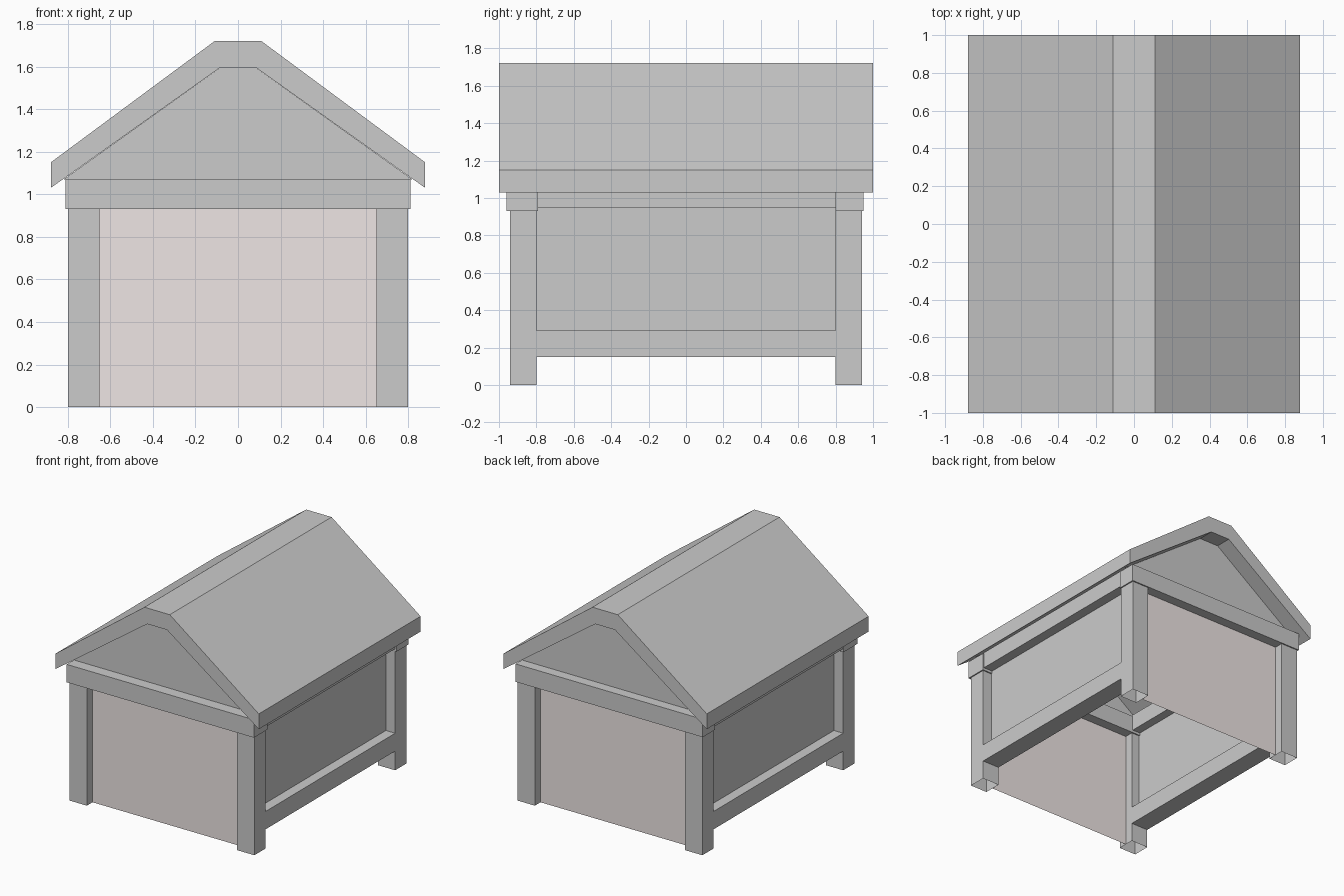
import bpy, bmesh

if "Cube" in bpy.data.objects:
    bpy.data.objects.remove(bpy.data.objects["Cube"])

tint = bpy.data.materials.new("pale_panel")
tint.diffuse_color = (0.86, 0.79, 0.78, 1)
tint.use_nodes = True
tint.node_tree.nodes["Principled BSDF"].inputs["Base Color"].default_value = tint.diffuse_color


def finish(name, bm, mat=None):
    me = bpy.data.meshes.new(name)
    bm.to_mesh(me)
    bm.free()
    ob = bpy.data.objects.new(name, me)
    bpy.context.collection.objects.link(ob)
    if mat:
        me.materials.append(mat)
    return ob


def box(name, x, y, z, open_ends=False):
    """Box from min/max ranges; open_ends drops the bottom and top faces."""
    x, y = sorted(x), sorted(y)
    bm = bmesh.new()
    bmesh.ops.create_cube(bm, size=1)
    for v in bm.verts:
        v.co = [r[0] if c < 0 else r[1] for c, r in zip(v.co, (x, y, z))]
    bm.normal_update()
    if open_ends:
        ends = [f for f in bm.faces if abs(f.normal.z) > 0.5]
        bmesh.ops.delete(bm, geom=ends, context='FACES_ONLY')
    return finish(name, bm)


def sheet(name, pts, mat=None):
    bm = bmesh.new()
    bm.faces.new([bm.verts.new(p) for p in pts])
    return finish(name, bm, mat)


# Roof: one profile extruded along y
half = [(0.11, 1.72), (0.88, 1.15), (0.88, 1.03), (0.085, 1.595)]
profile = half + [(-x, z) for x, z in reversed(half)]
bm = bmesh.new()
face = bm.faces.new([bm.verts.new((x, -1, z)) for x, z in profile])
ext = bmesh.ops.extrude_face_region(bm, geom=[face], use_keep_orig=True)
bmesh.ops.translate(bm, vec=(0, 2, 0),
                    verts=[g for g in ext["geom"] if isinstance(g, bmesh.types.BMVert)])
bmesh.ops.recalc_face_normals(bm, faces=bm.faces)
finish("roof", bm)

# Front and back cross beams
box("front_beam", (-0.81, 0.81), (-0.96, -0.79), (0.93, 1.07))
box("back_beam", (-0.81, 0.81), (0.80, 0.95), (0.93, 1.07))

for s, end in ((-1, "front"), (1, "back")):
    y = 0.87 * s
    # End panel and gable, facing outwards
    panel = [(0.65 * s, y, 0), (-0.65 * s, y, 0), (-0.65 * s, y, 0.95), (0.65 * s, y, 0.95)]
    sheet(end + "_panel", panel, tint)
    gable = [(0.82 * s, y, 1.07), (-0.82 * s, y, 1.07),
             (-0.085 * s, y, 1.595), (0.085 * s, y, 1.595)]
    sheet(end + "_gable", gable)

for s, side in ((-1, "left"), (1, "right")):
    # Corner posts
    for t, end in ((-1, "front"), (1, "back")):
        box(f"{end}_{side}_post", (0.65 * s, 0.80 * s), (0.80 * t, 0.94 * t), (0, 0.93), True)
    # Side rails and recessed wall
    box(side + "_bottom_rail", (0.65 * s, 0.80 * s), (-0.80, 0.80), (0.15, 0.29))
    box(side + "_top_rail", (0.65 * s, 0.80 * s), (-0.80, 0.80), (0.95, 1.08))
    x = 0.72 * s
    sheet(side + "_wall", [(x, -0.87 * s, 0.29), (x, 0.87 * s, 0.29),
                           (x, 0.87 * s, 0.95), (x, -0.87 * s, 0.95)])
